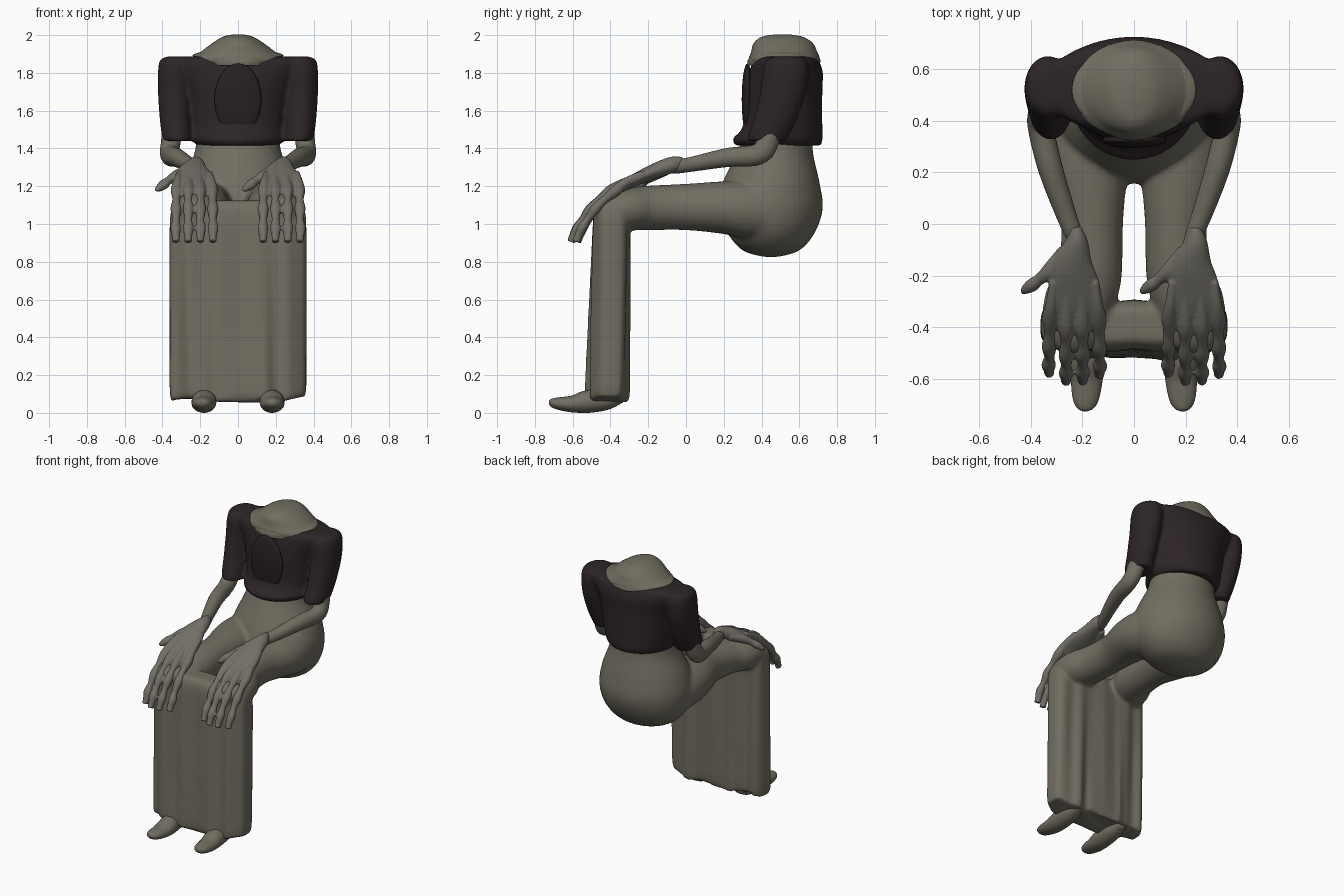
import bpy, bmesh, math
from mathutils import Vector


def material(name, rgb):
    m = bpy.data.materials.new(name)
    m.diffuse_color = (*rgb, 1)
    return m


CLOTH = material("drab_cloth", (0.165, 0.153, 0.118))
SKIN = material("grey_skin", (0.17, 0.16, 0.135))
DARK = material("dark_shawl", (0.026, 0.018, 0.02))
DARKER = material("dark_panel", (0.02, 0.014, 0.015))


def loft(bm, rings):
    """Closed surface through rings of points."""
    vs = [[bm.verts.new(p) for p in r] for r in rings]
    n = len(vs[0])
    for a, b in zip(vs, vs[1:]):
        for i in range(n):
            j = (i + 1) % n
            bm.faces.new((a[i], a[j], b[j], b[i]))
    bm.faces.new(vs[0][::-1])
    bm.faces.new(vs[-1])


def spline(pts, steps=5):
    """Catmull-Rom through tuples of any length."""
    p = [pts[0]] + list(pts) + [pts[-1]]
    out = []
    for k in range(1, len(p) - 2):
        for s in range(steps):
            t = s / steps
            out.append([0.5 * (2 * b + (c - a) * t + (2 * a - 5 * b + 4 * c - d) * t * t
                               + (3 * b - a - 3 * c + d) * t ** 3)
                        for a, b, c, d in zip(*p[k - 1:k + 3])])
    out.append(list(pts[-1]))
    return out


def tube(bm, pts, mirror=1, shift=0.0, n=24, upright=False):
    """Tube along (x, y, z, half width, half depth) points."""
    q = spline(pts)
    c = [Vector((mirror * a[0] + shift, a[1], a[2])) for a in q]
    rings = []
    for i, a in enumerate(q):
        d = (c[min(i + 1, len(c) - 1)] - c[max(i - 1, 0)]).normalized()
        if upright:
            d = Vector((0, 0, 1))
        u = Vector((1, 0, 0))
        u = (u - d * u.dot(d)).normalized()
        v = d.cross(u)
        rx, rv = max(a[3], 0.004), max(a[4], 0.004)
        rings.append([c[i] + u * rx * math.cos(t) + v * rv * math.sin(t)
                      for t in (2 * math.pi * k / n for k in range(n))])
    loft(bm, rings)


def finish(bm, name, mat, voxel=0, smooth=0):
    bmesh.ops.recalc_face_normals(bm, faces=bm.faces)
    for f in bm.faces:
        f.smooth = True
    me = bpy.data.meshes.new(name)
    bm.to_mesh(me)
    bm.free()
    me.materials.append(mat)
    ob = bpy.data.objects.new(name, me)
    bpy.context.collection.objects.link(ob)
    if voxel:
        r = ob.modifiers.new("blend", 'REMESH')
        r.mode, r.voxel_size, r.use_smooth_shade = 'VOXEL', voxel, True
    if smooth:
        s = ob.modifiers.new("soften", 'SMOOTH')
        s.factor, s.iterations = 0.5, smooth
    return ob


# torso, hips, thighs and skirt blended into one gown
bm = bmesh.new()
tube(bm, [(0, .45, .826, .04, .04), (0, .45, .86, .19, .15), (0, .45, .95, .285, .23),
          (0, .44, 1.08, .32, .284), (0, .45, 1.22, .295, .257), (0, .475, 1.40, .225, .195),
          (0, .51, 1.6, .23, .165), (0, .525, 1.8, .25, .165), (0, .52, 1.87, .25, .19),
          (0, .52, 1.91, .2, .175), (0, .515, 1.955, .14, .16), (0, .51, 1.99, .085, .115),
          (0, .51, 2.004, .03, .04)], n=40, upright=True)
for s in (1, -1):
    tube(bm, [(.16, .5, 1.06, .13, .15), (.18, .34, 1.075, .155, .155), (.178, .2, 1.087, .155, .14),
              (.162, 0, 1.09, .12, .123),
              (.175, -.2, 1.085, .128, .118), (.215, -.31, 1.078, .135, .112),
              (.23, -.4, 1.068, .122, .098), (.235, -.455, 1.055, .1, .08),
              (.235, -.485, 1.04, .05, .04), (.235, -.492, 1.038, .02, .02)], mirror=s)
rings = []
N = 120
for z, k in [(1.125, .55), (1.11, .78), (1.08, .93), (1.03, .99), (.95, 1), (.8, 1), (.62, 1),
             (.45, 1), (.25, 1), (.15, 1), (.1, .985), (.07, .94)]:
    low = min(1, max(0, 1 - z / 1.1))
    ring = []
    for i in range(N):
        t = 2 * math.pi * i / N
        cx, cy = math.cos(t), math.sin(t)
        kx = 1 - (1 - k) * .4
        x = .362 * kx * math.copysign(abs(cx) ** .45, cx)
        depth = math.copysign(abs(cy) ** .45, cy)
        fold = (.003 + .012 * low ** .6) * (math.sin(36 * x + 1.5 * z) + .5 * math.sin(61 * x + 2)) * .8
        front = -.488 - .042 * low * max(0, 1 - (x / .33) ** 4) + fold
        back = -.298 - .012 * low + fold
        mid, half = (front + back) / 2, (back - front) / 2
        hem = .015 * math.sin(21 * x + .6) if z < .12 else 0
        ring.append((x, mid + half * depth * k, z + hem))
    rings.append(ring)
loft(bm, rings)
finish(bm, "gown", CLOTH, .011, 9)

# feet
for s, side in ((1, "right"), (-1, "left")):
    bm = bmesh.new()
    tube(bm, [(.18, -.34, .085, .04, .03), (.18, -.42, .068, .06, .052), (.18, -.52, .06, .066, .06),
              (.183, -.6, .047, .062, .045), (.187, -.68, .05, .05, .032),
              (.188, -.715, .055, .03, .02), (.188, -.726, .056, .006, .006)], mirror=s)
    finish(bm, side + "_foot", CLOTH)

# arms bent at the elbow
for s, side in ((1, "right"), (-1, "left")):
    bm = bmesh.new()
    tube(bm, [(.34, .47, 1.58, .055, .055), (.355, .435, 1.44, .052, .058), (.362, .38, 1.368, .05, .056),
              (.325, .22, 1.352, .048, .05), (.268, .05, 1.32, .04, .04),
              (.225, -.06, 1.3, .032, .034), (.21, -.1, 1.29, .02, .02)], mirror=s)
    finish(bm, side + "_arm", CLOTH)

# bony hands, both with the thumb on the same side
for cx, side in ((.23, "right"), (-.232, "left")):
    bm = bmesh.new()
    tube(bm, [(.005, -.012, 1.33, .022, .025), (.01, -.07, 1.315, .045, .042),
              (-.005, -.16, 1.283, .08, .04), (0, -.25, 1.243, .102, .034),
              (0, -.32, 1.208, .108, .029), (0, -.375, 1.17, .106, .024),
              (0, -.41, 1.145, .09, .012)], shift=cx)
    tube(bm, [(-.03, -.11, 1.285, .035, .03), (-.09, -.18, 1.255, .034, .03),
              (-.135, -.215, 1.23, .022, .022), (-.16, -.235, 1.21, .027, .025),
              (-.19, -.255, 1.187, .018, .018), (-.203, -.268, 1.178, .006, .006)], shift=cx)
    for fx, dy in ((-.093, .02), (-.03, -.012), (.032, -.01), (.095, .015)):
        tube(bm, [(fx * .85, -.22, 1.268, .016, .018), (fx * .95, -.31, 1.228, .022, .022),
                  (fx, -.385 + dy, 1.178, .031, .03),
                  (fx * 1.02, -.445 + dy, 1.13, .021, .022), (fx * 1.04, -.495 + dy, 1.08, .029, .027),
                  (fx * 1.03, -.535 + dy, 1.025, .02, .02), (fx * 1.06, -.565 + dy, .98, .028, .025),
                  (fx * 1.04, -.585 + dy, .935, .021, .022), (fx * 1.04, -.597 + dy, .906, .02, .023)],
             shift=cx, n=14)
    finish(bm, side + "_hand", SKIN, .006, 2)

# dark shawl with short sleeves
bm = bmesh.new()
tube(bm, [(0, .49, 1.415, .215, .225), (0, .485, 1.45, .245, .238), (0, .512, 1.52, .25, .21),
          (0, .52, 1.7, .28, .202), (0, .53, 1.8, .33, .195), (0, .53, 1.85, .36, .18),
          (0, .53, 1.875, .34, .165), (0, .53, 1.888, .27, .13)], n=40, upright=True)
for s in (1, -1):
    tube(bm, [(.315, .53, 1.888, .05, .055), (.325, .53, 1.872, .085, .1), (.333, .528, 1.82, .09, .123),
              (.336, .515, 1.7, .088, .122), (.332, .475, 1.56, .083, .115),
              (.325, .44, 1.475, .08, .11), (.32, .43, 1.44, .078, .105)], mirror=s, upright=True)
finish(bm, "shawl", DARK, .011, 8)

# oval panel on the chest
bm = bmesh.new()
bmesh.ops.create_uvsphere(bm, u_segments=32, v_segments=16, radius=1)
for v in bm.verts:
    v.co = (v.co.x * .125, .325 + v.co.y * .03, 1.66 + v.co.z * .19)
finish(bm, "chest_panel", DARKER)

# pale collar under the dome, drawn out toward the shoulders
bm = bmesh.new()
tube(bm, [(0, .515, 1.84, .2, .19), (0, .52, 1.87, .22, .192), (0, .52, 1.895, .24, .165),
          (0, .52, 1.915, .18, .14), (0, .52, 1.93, .12, .12)], n=40, upright=True)
finish(bm, "collar", CLOTH)
